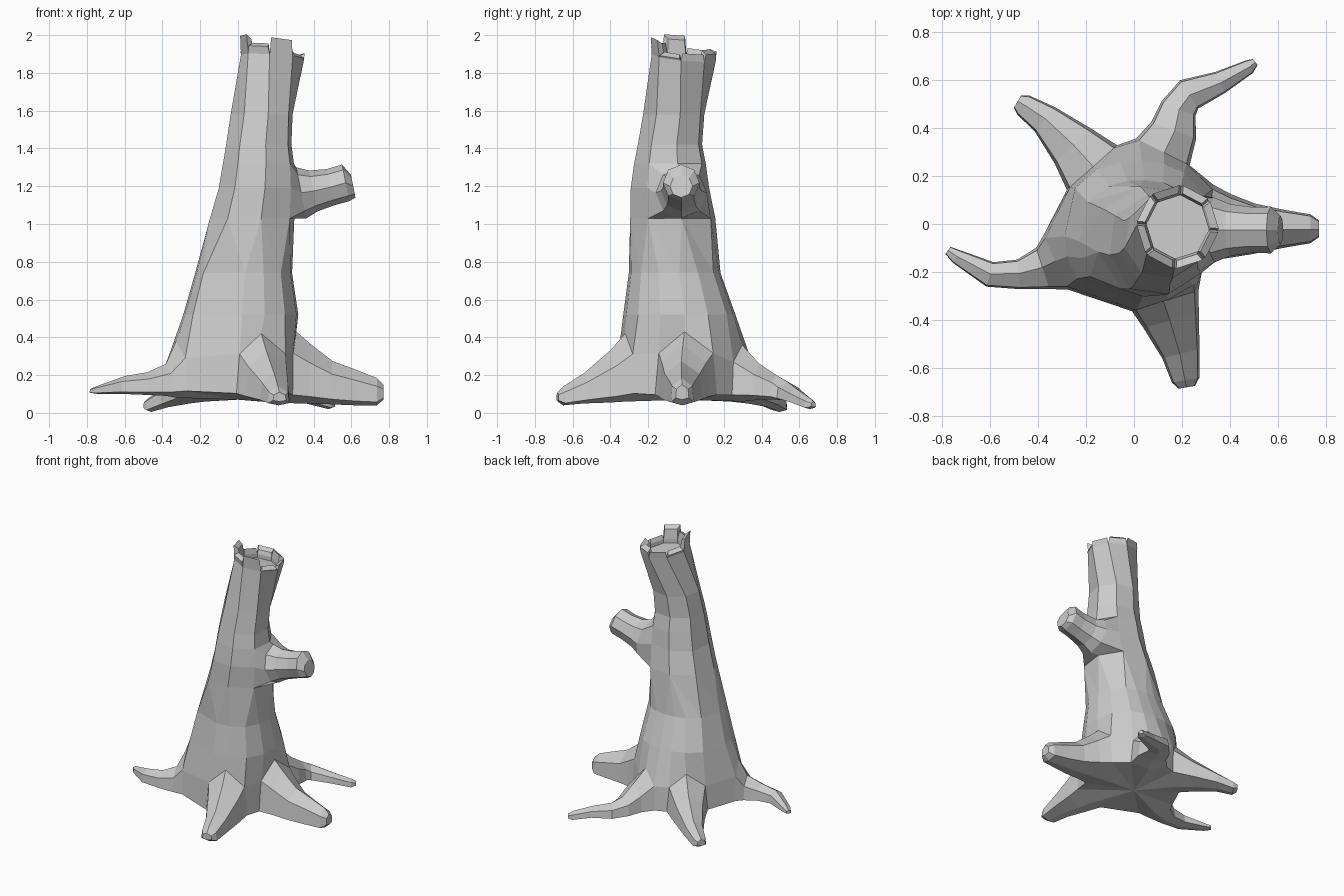
import bpy, bmesh, math
from mathutils import Vector

cube = bpy.data.objects.get("Cube")
if cube:
    bpy.data.objects.remove(cube, do_unlink=True)

bark = bpy.data.materials.new("grey_bark")
bark.use_nodes = True
GREY = (0.6, 0.6, 0.6, 1)
bark.diffuse_color = GREY
bark.node_tree.nodes["Principled BSDF"].inputs["Base Color"].default_value = GREY

bm = bmesh.new()


def add(points):
    return [bm.verts.new(p) for p in points]


def skin(a, b, skip=()):
    """Join two closed loops of equal length with quads."""
    n = len(a)
    for i in range(n):
        if i not in skip:
            j = (i + 1) % n
            bm.faces.new((a[i], a[j], b[j], b[i]))


def root_section(x, y, half, top, low, direction):
    """Six points: upper right, ridge, upper left, then the underside."""
    c, side = Vector((x, y, 0)), Vector((-direction.y, direction.x, 0)).normalized()
    h = top - low
    shape = [(-.88, .7), (-.05, 1), (.88, .7), (1, .12), (0, 0), (-1, .12)]
    return add(c + side * half * s + Vector((0, 0, low + h * t)) for s, t in shape)


# Roots, counter-clockwise: x, y, half width, top, bottom
ROOTS = [
    [(.31, 0, .165, .43, .05), (.39, -.01, .135, .36, .05), (.50, -.02, .105, .275, .045),
     (.62, -.02, .08, .23, .04), (.735, -.02, .06, .185, .04), (.77, -.02, .035, .15, .07)],
    [(.12, .30, .125, .36, .06), (.165, .39, .1, .26, .07), (.185, .48, .077, .2, .07),
     (.23, .54, .07, .165, .065), (.36, .59, .048, .125, .05), (.48, .655, .03, .08, .02),
     (.505, .675, .016, .06, .03)],
    [(-.175, .235, .14, .37, .06), (-.255, .325, .105, .26, .05), (-.37, .435, .066, .15, .03),
     (-.46, .495, .047, .09, .005), (-.485, .51, .03, .07, .02)],
    [(-.325, -.16, .125, .38, .08), (-.38, -.185, .09, .26, .09), (-.48, -.21, .062, .215, .095),
     (-.60, -.21, .053, .195, .1), (-.74, -.135, .03, .145, .1), (-.775, -.11, .018, .13, .105)],
    [(.13, -.32, .145, .42, .06), (.155, -.40, .12, .33, .055), (.195, -.54, .08, .21, .05),
     (.215, -.65, .058, .14, .04), (.22, -.68, .035, .11, .06)],
]
upper, lower = [], []
for path in ROOTS:
    loops = []
    for i, sec in enumerate(path):
        p, q = path[max(i - 1, 0)], path[min(i + 1, len(path) - 1)]
        loops.append(root_section(*sec, Vector((q[0] - p[0], q[1] - p[1], 0))))
    for a, b in zip(loops, loops[1:]):
        skin(a, b)
    bm.faces.new(loops[-1])
    upper.append(loops[0][:3])
    lower.append(loops[0][:2:-1])

# Valleys between the roots and the underside
for i in range(5):
    j = (i + 1) % 5
    bm.faces.new((upper[i][2], lower[i][2], lower[j][0], upper[j][0]))
foot = [v for part in lower for v in part]
hub = bm.verts.new((0, 0, .07))
for i, v in enumerate(foot):
    bm.faces.new((v, foot[(i + 1) % 15], hub))


# Flared lower trunk, slightly squarish in section
def ellipse(angles, cx, cy, rx, ry, z, square=.06):
    points = []
    for a in angles:
        f = 1 + square * math.sin(2 * a) ** 2
        points.append((cx + f * rx * math.cos(a), cy + f * ry * math.sin(a), z))
    return add(points)


flare = [v for part in upper for v in part]
angles = [math.atan2(v.co.y + .04, v.co.x) for v in flare]
waist = flare
for ring in [(.015, -.035, .305, .297, .52), (.03, -.06, .257, .243, .74)]:
    loop = ellipse(angles, *ring)
    skin(waist, loop)
    waist = loop

# Eight-sided upper trunk, twisting slightly at the top
START = math.radians(12)
octagon = [START + k * math.pi / 4 for k in range(8)]
twisted = [a - math.radians(17) for a in octagon]
RINGS = [(.075, -.07, .226, .228, 1.03), (.1, -.085, .204, .21, 1.19), (.108, -.085, .19, .192, 1.32),
         (.11, -.085, .175, .172, 1.42), (.125, -.065, .167, .165, 1.58, .02)]
rings = [ellipse(octagon, *r) for r in RINGS]
rings.append(ellipse(twisted, .182, -.012, .167, .17, 1.88, 0))

# Triangulated change from fifteen sides to eight
near = [round((a - START) / (math.pi / 4)) % 8 for a in angles]
for i in range(15):
    j, a, b = near[i], waist[i], waist[(i + 1) % 15]
    bm.faces.new((a, b, rings[0][j]))
    while j != near[(i + 1) % 15]:
        k = (j + 1) % 8
        bm.faces.new((b, rings[0][k], rings[0][j]))
        j = k
for i in range(5):
    skin(rings[i], rings[i + 1], skip=(0, 7) if i < 2 else ())

# Branch stub growing out of the open patch
low, mid, high = rings[:3]
loop = [mid[1], high[1], high[0], high[7], mid[7], low[7], low[0], low[1]]
for x, z, r in [(.335, 1.165, .135), (.40, 1.175, .108), (.49, 1.195, .096), (.57, 1.218, .097),
                (.61, 1.2, .06)]:
    new = add((x - .2 * r * math.sin(t), -.025 + r * math.cos(t), z + r * math.sin(t))
              for t in [k * math.pi / 4 for k in range(8)])
    skin(loop, new)
    loop = new
bm.faces.new(loop)

# Broken hollow top
rim = rings[-1]
centre = Vector((.182, -.012, 1.88))
for v in rim:
    d = v.co - centre
    v.co.z -= .1 * (d.x + d.y)
inner = add(centre + (v.co - centre) * .78 for v in rim)
floor = add(v.co - Vector((0, 0, .03)) for v in inner)
skin(inner, floor)
bm.faces.new(floor)
for k, height in enumerate([.03, .05, .04, .03, .09, .05, .08, .02]):
    n = (k + 1) % 8
    base = [rim[k], rim[n], inner[n], inner[k]]
    mean = sum((v.co for v in base), Vector()) / 4
    lean = (mean - centre) * .06
    tip = add(mean + (v.co - mean) * .9 + lean
              + Vector((0, 0, height + .01 * (-1) ** (i // 2 + k))) for i, v in enumerate(base))
    skin(base, tip)
    bm.faces.new(tip)

bmesh.ops.recalc_face_normals(bm, faces=bm.faces)
mesh = bpy.data.meshes.new("tree_stump")
bm.to_mesh(mesh)
bm.free()
mesh.materials.append(bark)
stump = bpy.data.objects.new("tree_stump", mesh)
bpy.context.collection.objects.link(stump)
